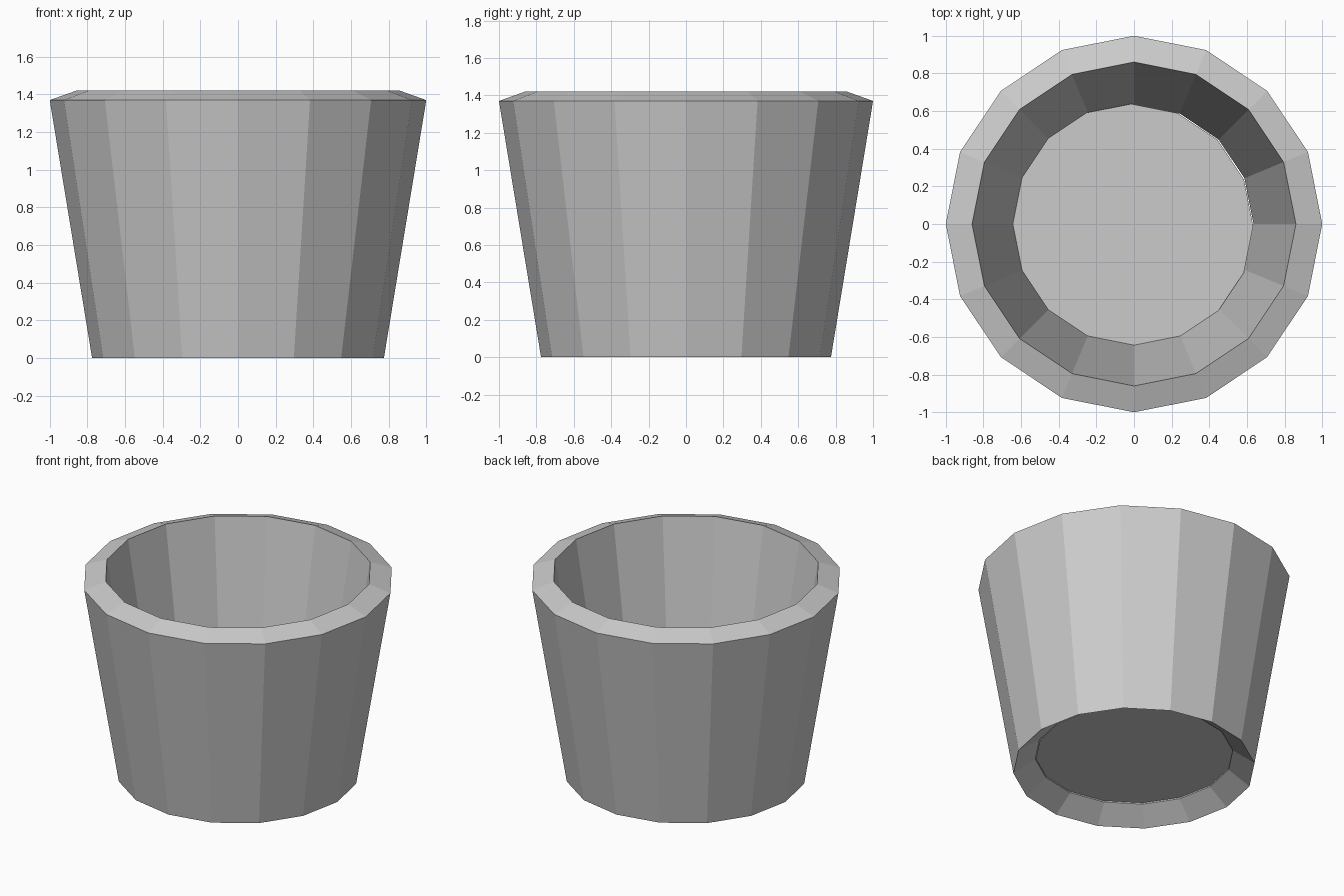
import bpy, bmesh
from math import cos, sin, tau

if "Cube" in bpy.data.objects:
    bpy.data.objects.remove(bpy.data.objects["Cube"])

SIDES = 16


def ring_object(name, profile, centre=(0, 0), closed=True):
    """Revolve an (r, z) profile into a flat-faced object; open ends are capped."""
    bm = bmesh.new()
    rings = []
    for r, z in profile:
        rings.append([bm.verts.new((centre[0] + r * cos(tau * i / SIDES),
                                    centre[1] + r * sin(tau * i / SIDES), z))
                      for i in range(SIDES)])
    pairs = list(zip(rings, rings[1:]))
    if closed:
        pairs.append((rings[-1], rings[0]))
    for a, b in pairs:
        for i in range(SIDES):
            j = (i + 1) % SIDES
            bm.faces.new((a[i], a[j], b[j], b[i]))
    if not closed:
        bm.faces.new(rings[0])
        bm.faces.new(rings[-1])
    bmesh.ops.recalc_face_normals(bm, faces=bm.faces)
    mesh = bpy.data.meshes.new(name)
    bm.to_mesh(mesh)
    bm.free()
    obj = bpy.data.objects.new(name, mesh)
    bpy.context.collection.objects.link(obj)
    return obj


# Tapered wall with sloped rim and hollowed underside
ring_object("bucket_wall", [(0.775, 0), (1.0, 1.37), (0.86, 1.42), (0.635, 0.1)])

# Recessed floor, set very slightly off centre
ring_object("bucket_floor", [(0.635, 0.11), (0.648, 0.15)],
            centre=(-0.015, -0.01), closed=False)
